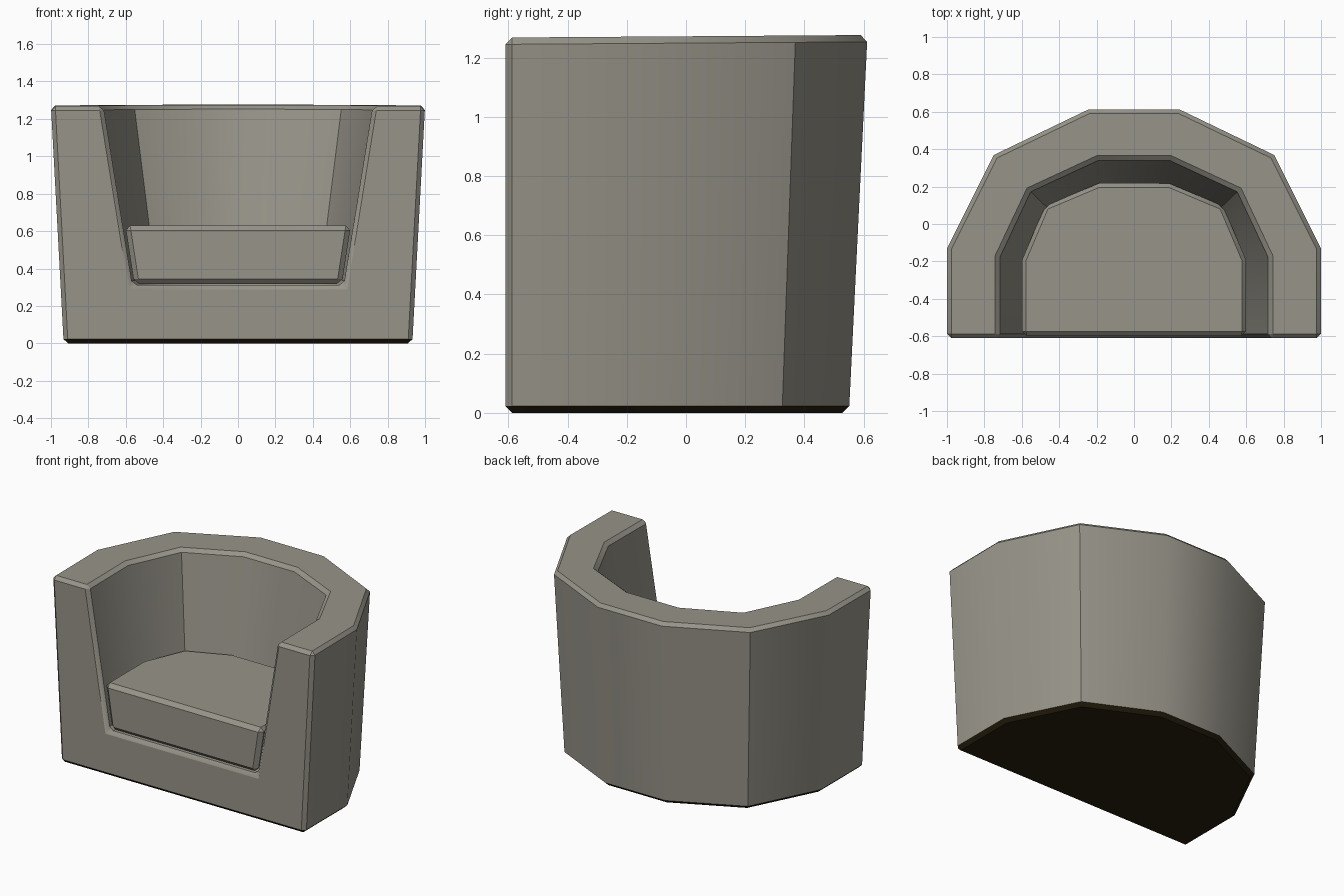
import bpy
import bmesh
import math

cube = bpy.data.objects.get("Cube")
if cube:
    bpy.data.objects.remove(cube)


def make_material(name, color):
    mat = bpy.data.materials.new(name)
    mat.use_nodes = True
    mat.diffuse_color = color
    bsdf = mat.node_tree.nodes["Principled BSDF"]
    bsdf.inputs["Base Color"].default_value = color
    bsdf.inputs["Roughness"].default_value = 0.9
    return mat


fabric = make_material("warm grey fabric", (0.31, 0.295, 0.25, 1))
underside = make_material("dark brown underside", (0.02, 0.014, 0.004, 1))


def outline(half):
    """Mirror the left half of an arch (front to back) into a full path."""
    return half + [(-x, y) for x, y in reversed(half)]


def ring(bm, half, z, slope=0.0):
    return [bm.verts.new((x, y, z + slope * y)) for x, y in outline(half)]


def walls(bm, low, high):
    for i in range(len(low) - 1):
        bm.faces.new((low[i], low[i + 1], high[i + 1], high[i]))


def finish(bm, name, bevel):
    """Chamfer the hard edges, shade the facets smooth, add the object."""
    bmesh.ops.recalc_face_normals(bm, faces=bm.faces)
    hard = [e for e in bm.edges if e.calc_face_angle(0) > math.radians(40)]
    bmesh.ops.bevel(bm, geom=hard, offset=bevel, offset_type='OFFSET',
                    segments=1, profile=0.5, affect='EDGES')
    bmesh.ops.recalc_face_normals(bm, faces=bm.faces)
    mesh = bpy.data.meshes.new(name)
    # Underside and its chamfer are dark
    for f in bm.faces:
        low = f.calc_center_median().z < 0.03
        f.material_index = 1 if low and f.normal.z < -0.3 else 0
    bm.to_mesh(mesh)
    bm.free()
    obj = bpy.data.objects.new(name, mesh)
    bpy.context.collection.objects.link(obj)
    mesh.materials.append(fabric)
    if name == "armchair_shell":
        mesh.materials.append(underside)
    bpy.ops.object.select_all(action='DESELECT')
    obj.select_set(True)
    bpy.context.view_layer.objects.active = obj
    bpy.ops.object.shade_smooth_by_angle(angle=math.radians(32))
    return obj


FRONT = -0.61

# Shell: tapered outer arch with a tapered hollow for the seat
rim = [(1.0, FRONT), (1.0, -0.13), (0.75, 0.37), (0.245, 0.613)]
base = [(x * 0.932, max(FRONT, -0.28 + (y + 0.28) * 0.93) if y > FRONT else y)
        for x, y in rim]
hollow_top = [(0.72, FRONT), (0.72, -0.175), (0.555, 0.175), (0.195, 0.342)]
hollow_low = [(0.565, FRONT), (0.565, -0.2), (0.435, 0.06), (0.155, 0.185)]

bm = bmesh.new()
outer_low = ring(bm, base, 0)
outer_top = ring(bm, rim, 1.272, 0.007)
inner_top = ring(bm, hollow_top, 1.272, 0.007)
inner_low = ring(bm, hollow_low, 0.312)
walls(bm, outer_low, outer_top)
walls(bm, inner_low, inner_top)
walls(bm, outer_top, inner_top)
bm.faces.new(outer_low)
bm.faces.new(inner_low)
bm.faces.new((outer_low[0], outer_low[-1], outer_top[-1], inner_top[-1],
              inner_low[-1], inner_low[0], inner_top[0], outer_top[0]))
finish(bm, "armchair_shell", 0.023)

# Seat cushion: follows the hollow, slightly narrower
cushion_top = [(0.603, -0.6), (0.603, -0.19), (0.48, 0.1), (0.19, 0.222)]
cushion_low = [(0.555, -0.6), (0.555, -0.2), (0.43, 0.05), (0.153, 0.175)]

bm = bmesh.new()
low = ring(bm, cushion_low, 0.318)
top = ring(bm, cushion_top, 0.63)
walls(bm, low, top)
bm.faces.new(low)
bm.faces.new(top)
bm.faces.new((low[0], low[-1], top[-1], top[0]))
finish(bm, "seat_cushion", 0.026)
